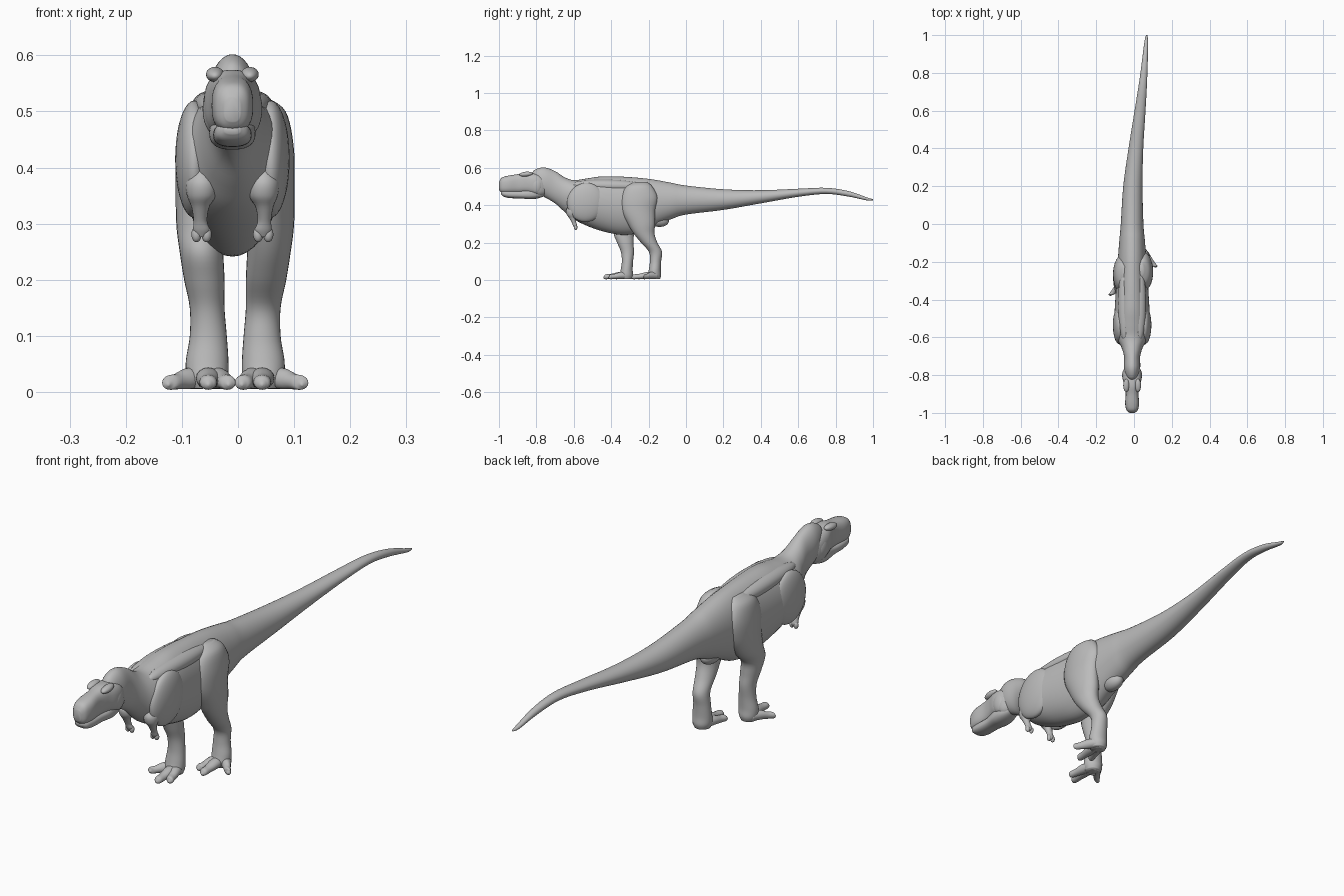
import bpy, bmesh, math
from mathutils import Vector, Matrix

cube = bpy.data.objects.get("Cube")
if cube:
    bpy.data.objects.remove(cube)

skin = bpy.data.materials.new("grey skin")
skin.use_nodes = True
GREY = (0.5, 0.5, 0.5, 1)
skin.diffuse_color = GREY
skin.node_tree.nodes["Principled BSDF"].inputs["Base Color"].default_value = GREY
MID = -0.01   # the trunk sits slightly off centre


def finish(name, bm):
    bmesh.ops.recalc_face_normals(bm, faces=bm.faces)
    me = bpy.data.meshes.new(name)
    bm.to_mesh(me)
    bm.free()
    me.materials.append(skin)
    me.shade_smooth()
    ob = bpy.data.objects.new(name, me)
    bpy.context.collection.objects.link(ob)
    return ob


def spline(rows, steps):
    """Catmull-Rom interpolation through rows of numbers."""
    rows = [Vector(r) for r in rows]
    out = []
    for i in range(len(rows) - 1):
        a, b, c, d = (rows[min(max(i + k, 0), len(rows) - 1)] for k in (-1, 0, 1, 2))
        for s in range(steps):
            t = s / steps
            out.append(b + (c - a) * t / 2 + (a * 2 - b * 5 + c * 4 - d) * t * t / 2
                       + (b * 3 - a - c * 3 + d) * t ** 3 / 2)
    return out + [rows[-1]]


def loft(name, rows, axis="y", square=1.0, sides=28, steps=5):
    """Skin over rings (x, y, z, half width, half depth) facing along one axis."""
    bm = bmesh.new()
    rings = []
    for x, y, z, rx, rd in spline(rows, steps):
        ring = []
        for k in range(sides):
            a = math.tau * k / sides
            c, s = math.cos(a), math.sin(a)
            u = math.copysign(abs(c) ** square, c) * max(rx, 0.001)
            v = math.copysign(abs(s) ** square, s) * max(rd, 0.001)
            ring.append(bm.verts.new((x + u, y, z + v) if axis == "y" else (x + u, y + v, z)))
        rings.append(ring)
    for p, q in zip(rings, rings[1:]):
        for k in range(sides):
            j = (k + 1) % sides
            bm.faces.new((p[k], p[j], q[j], q[k]))
    bm.faces.new(rings[0])
    bm.faces.new(rings[-1])
    return finish(name, bm)


def profile(rows):
    """Turn (y, x, top, bottom, half width) into loft rings."""
    return [(x, y, (t + b) / 2, w, (t - b) / 2) for y, x, t, b, w in rows]


def lump(name, centre, size, tilt=0, yaw=0):
    """Stretched sphere for a muscle or a bony ridge."""
    bm = bmesh.new()
    m = (Matrix.Translation(centre) @ Matrix.Rotation(yaw, 4, "Z")
         @ Matrix.Rotation(tilt, 4, "X") @ Matrix.Diagonal((*size, 1)))
    bmesh.ops.create_uvsphere(bm, u_segments=32, v_segments=20, radius=1, matrix=m)
    return finish(name, bm)


# trunk, neck and tail in one skin
trunk = loft("trunk_and_tail", profile([
    (-.83, MID, .56, .50, .012), (-.81, MID, .588, .47, .032), (-.76, MID, .602, .445, .043),
    (-.70, MID, .582, .41, .043), (-.65, MID, .55, .365, .058), (-.60, MID, .534, .325, .083),
    (-.53, MID, .543, .29, .095), (-.45, MID, .554, .262, .092), (-.35, MID, .553, .242, .086),
    (-.26, MID, .547, .25, .08), (-.18, MID, .538, .285, .075), (-.08, MID, .52, .325, .067),
    (0, MID, .505, .35, .06), (.2, -.006, .485, .375, .051), (.4, .01, .48, .41, .039),
    (.6, .032, .488, .445, .029), (.75, .048, .493, .46, .021), (.87, .058, .475, .446, .015),
    (.97, .065, .441, .425, .009), (1.0, .067, .432, .426, .003)]), sides=40)

# skull and lower jaw
loft("skull", profile([
    (-1.0, MID, .525, .482, .014), (-.985, MID, .547, .467, .03), (-.95, MID, .558, .463, .037),
    (-.90, MID, .566, .464, .034), (-.86, MID, .574, .464, .04), (-.82, MID, .572, .455, .05),
    (-.78, MID, .565, .445, .048), (-.74, MID, .54, .46, .03)]), square=.75)
loft("lower_jaw", profile([
    (-.99, MID, .475, .46, .014), (-.975, MID, .48, .446, .029), (-.94, MID, .48, .438, .034),
    (-.88, MID, .48, .436, .034), (-.83, MID, .49, .432, .041), (-.79, MID, .49, .437, .038),
    (-.75, MID, .48, .45, .02)]), square=.8)

# vent bulge under the tail root
lump("vent_bulge", (MID, -.15, .325), (.035, .06, .04), -.2)

# each leg: side, foot heel position along y, and knee bend
for side, label, heel in ((1, "left", -.165), (-1, "right", -.315)):
    def X(v):
        return MID / 2 + side * v
    back = .045 if side > 0 else 0

    # paired muscles and brow
    lump(label + "_brow", (MID + side * .031, -.855, .566), (.016, .035, .013), .1)
    lump(label + "_cheek", (MID + side * .032, -.80, .505), (.021, .035, .045))
    lump(label + "_back_muscle", (MID + side * .038, -.42, .505), (.036, .2, .032), -.02)
    lump(label + "_shoulder", (MID + side * .068, -.535, .415), (.034, .1, .105), -.35)

    # thigh and shank
    hip = -.25 if side > 0 else -.265
    knee = heel - .06 if side > 0 else heel - .015
    loft(label + "_leg", [
        (X(.045), hip + .01, .525, .012, .03), (X(.055), hip, .50, .035, .07),
        (X(.06), hip, .44, .044, .098), (X(.062), hip - .005, .37, .044, .09),
        (X(.062), (hip + knee) / 2, .30, .043, .073), (X(.06), knee, .25, .039, .056),
        (X(.055), (knee + heel) / 2 - .002, .20, .036, .044), (X(.05), heel + .002, .15, .031, .035),
        (X(.048), heel + .002, .10, .033, .03), (X(.05), heel - .002, .055, .038, .032),
        (X(.05), heel - .004, .025, .037, .036), (X(.05), heel - .004, .006, .03, .03)],
        axis="z")

    # splayed toes with a knuckle and a blunt tip
    for toe, tx, reach in (("inner", .012, .095), ("middle", .048, .122), ("outer", .119, .062)):
        bx = .048 + (tx - .048) * .2
        loft(f"{label}_{toe}_toe", [
            (X(bx), heel + .015, .025, .02, .02), (X(bx + (tx - bx) * .35), heel - reach * .35, .024, .022, .019),
            (X(bx + (tx - bx) * .7), heel - reach * .7, .019, .017, .014),
            (X(bx + (tx - bx) * .93), heel - reach * .93, .017, .015, .013),
            (X(tx), heel - reach, .014, .008, .008), (X(tx), heel - reach - .004, .013, .002, .002)],
            sides=16)

    # small arm with a two-fingered hand
    ax = MID + side * .055
    loft(label + "_arm", [
        (ax, -.595, .40, .02, .03), (ax, -.605, .375, .029, .036), (ax, -.612, .35, .026, .026),
        (ax + side * .002, -.608, .33, .016, .016), (ax + side * .002, -.598, .305, .012, .012),
        (ax, -.592, .288, .015, .011), (ax, -.59, .276, .008, .006)], axis="z", sides=18)
    for f in (-1, 1):
        lump(f"{label}_finger_{'outer' if f == side else 'inner'}",
             (ax + f * .009, -.59, .281), (.009, .009, .014))
